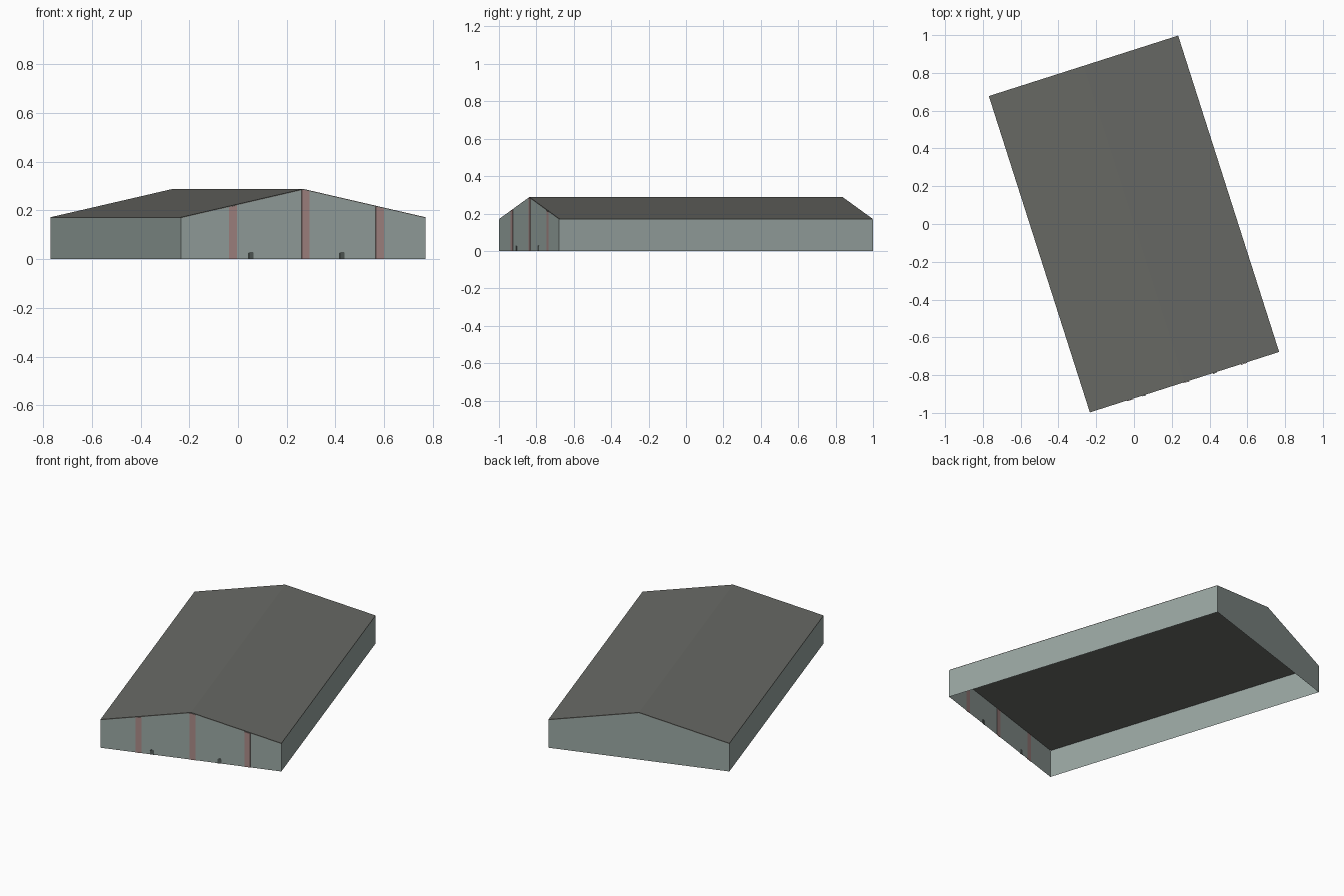
import bpy
import bmesh
import math
from mathutils import Matrix

cube = bpy.data.objects.get("Cube")
if cube:
    bpy.data.objects.remove(cube, do_unlink=True)

# Main dimensions, in the building's own axes before it is turned
HALF_W, HALF_L = 0.526, 0.881
EAVE, RIDGE = 0.172, 0.288
LIP = 0.004
TURN = Matrix.Rotation(math.atan2(0.32, 1.002), 4, "Z")


def make_material(name, srgb):
    linear = [((c + 0.055) / 1.055) ** 2.4 for c in srgb] + [1.0]
    mat = bpy.data.materials.new(name)
    mat.use_nodes = True
    mat.diffuse_color = linear
    for node in mat.node_tree.nodes:
        if node.type == "BSDF_PRINCIPLED":
            node.inputs["Base Color"].default_value = linear
            node.inputs["Roughness"].default_value = 0.8
    return mat


def roof_z(u):
    return RIDGE - (RIDGE - EAVE) * abs(u) / HALF_W


def prism(name, profile, y0, y1, mat, open_z=None):
    """Extrude an (x, z) outline along y; leave out flat sides at open_z."""
    bm = bmesh.new()
    front = [bm.verts.new((x, y0, z)) for x, z in profile]
    back = [bm.verts.new((x, y1, z)) for x, z in profile]
    bm.faces.new(front)
    bm.faces.new(back[::-1])
    for i in range(len(profile)):
        j = (i + 1) % len(profile)
        bm.faces.new((front[i], back[i], back[j], front[j]))
    bmesh.ops.recalc_face_normals(bm, faces=bm.faces)
    if open_z:
        gone = [f for f in bm.faces if open_z(f)]
        bmesh.ops.delete(bm, geom=gone, context="FACES")
    bm.transform(TURN)
    mesh = bpy.data.meshes.new(name)
    bm.to_mesh(mesh)
    bm.free()
    mesh.materials.append(mat)
    obj = bpy.data.objects.new(name, mesh)
    bpy.context.collection.objects.link(obj)
    return obj


wall_mat = make_material("grey green cladding", (0.60, 0.65, 0.635))
roof_mat = make_material("dark grey roofing", (0.41, 0.415, 0.397))
stripe_mat = make_material("dusty red stripe", (0.655, 0.535, 0.525))
door_mat = make_material("dark door", (0.32, 0.35, 0.34))

# Walls: a thin shell, open below and under the roof
low, high = EAVE - LIP, RIDGE - LIP
prism("walls",
      [(-HALF_W, 0), (HALF_W, 0), (HALF_W, low), (0, high), (-HALF_W, low)],
      -HALF_L, HALF_L, wall_mat, lambda f: abs(f.normal.z) > 0.5)

# Roof: closed gable prism with a flat ceiling and a thin lip at the edge
prism("roof",
      [(-HALF_W, low), (HALF_W, low), (HALF_W, EAVE), (0, RIDGE),
       (-HALF_W, EAVE)],
      -HALF_L + 0.002, HALF_L - 0.002, roof_mat)

# Vertical stripes on the front gable, following the roof slope
for label, u in (("right", -0.303), ("middle", 0.01), ("left", 0.329)):
    a, b = u - 0.017, u + 0.017
    top = [(b, roof_z(b) - LIP), (a, roof_z(a) - LIP)]
    if a < 0 < b:
        top.insert(1, (0, high))
    prism(label + "_stripe", [(a, 0), (b, 0)] + top,
          -HALF_L - 0.002, -HALF_L + 0.001, stripe_mat)

# Small doors at the foot of the front wall, with clipped top corners
for label, u in (("right", -0.225), ("left", 0.167)):
    w, h, c = 0.0105, 0.029, 0.004
    prism(label + "_door",
          [(u - w, 0), (u + w, 0), (u + w, h - c), (u + w - c, h),
           (u - w + c, h), (u - w, h - c)],
          -HALF_L - 0.002, -HALF_L + 0.001, door_mat)
